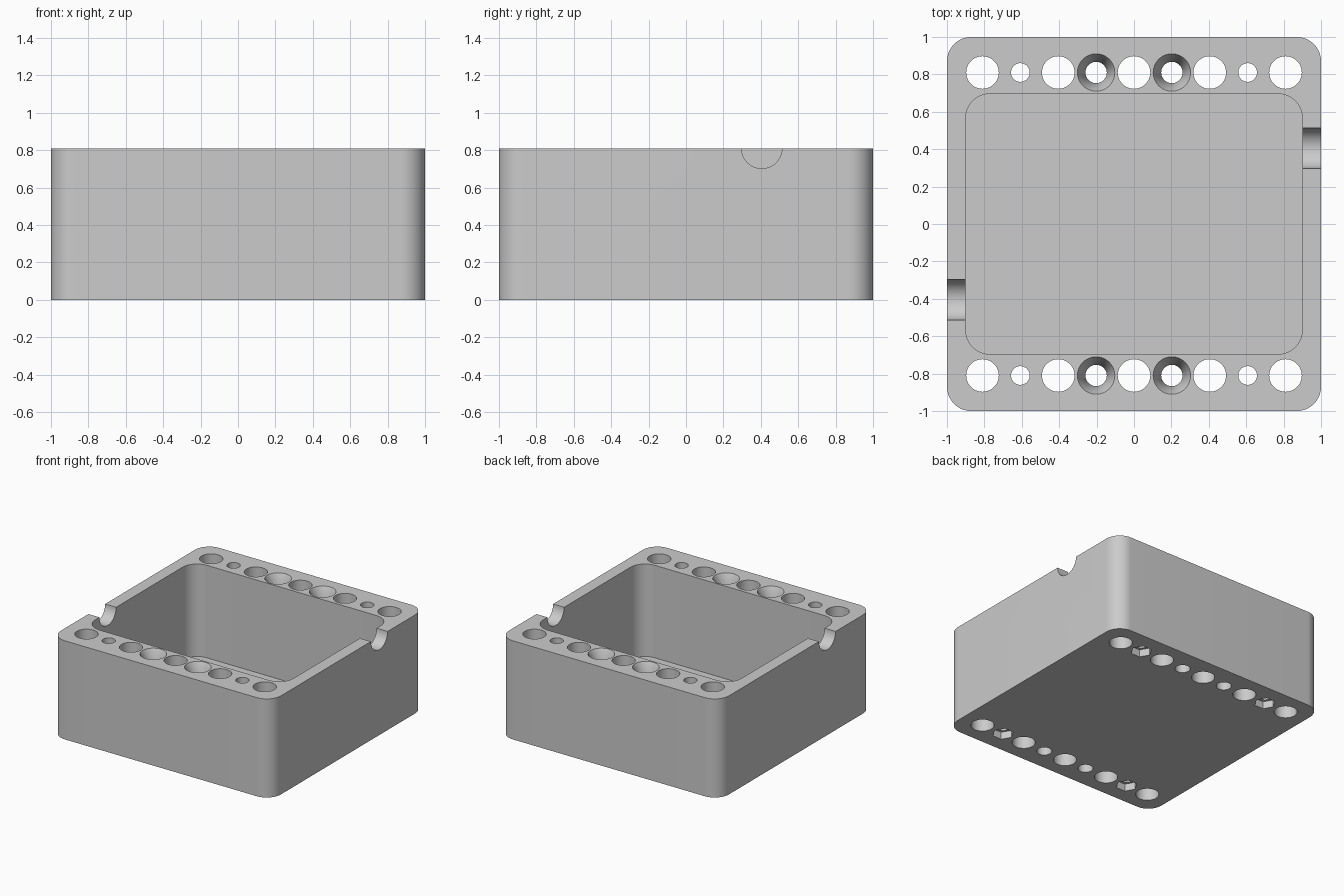
import bpy
import bmesh
from math import cos, sin, pi, radians

HEIGHT = 0.81
PITCH = 0.2025      # spacing of the holes along each rail
ROW = 4 * PITCH     # distance of each hole row from the middle

if "Cube" in bpy.data.objects:
    bpy.data.objects.remove(bpy.data.objects["Cube"], do_unlink=True)

grey = bpy.data.materials.new("light_grey")
grey.use_nodes = True
colour = (0.6, 0.6, 0.6, 1)
grey.diffuse_color = colour
grey.node_tree.nodes["Principled BSDF"].inputs["Base Color"].default_value = colour


def loft(name, rings):
    """Solid through a stack of closed rings, capped at both ends."""
    bm = bmesh.new()
    loops = [[bm.verts.new(p) for p in ring] for ring in rings]
    n = len(loops[0])
    for low, high in zip(loops, loops[1:]):
        for i in range(n):
            j = (i + 1) % n
            bm.faces.new((low[i], low[j], high[j], high[i]))
    bm.faces.new(loops[0])
    bm.faces.new(loops[-1])
    bmesh.ops.recalc_face_normals(bm, faces=bm.faces)
    mesh = bpy.data.meshes.new(name)
    bm.to_mesh(mesh)
    bm.free()
    mesh.materials.append(grey)
    obj = bpy.data.objects.new(name, mesh)
    bpy.context.collection.objects.link(obj)
    return obj


def rounded_block(name, hx, hy, radius, z0, z1, steps=16):
    """Upright block with rounded vertical corners."""
    outline = []
    for k, (sx, sy) in enumerate(((1, 1), (-1, 1), (-1, -1), (1, -1))):
        for i in range(steps + 1):
            a = (k + i / steps) * pi / 2
            outline.append((sx * (hx - radius) + radius * cos(a),
                            sy * (hy - radius) + radius * sin(a)))
    return loft(name, [[(x, y, z) for x, y in outline] for z in (z0, z1)])


def turned(name, x, y, profile, sides=48):
    """Upright turned solid from (radius, z) pairs."""
    return loft(name, [[(x + r * cos(2 * pi * i / sides),
                         y + r * sin(2 * pi * i / sides), z)
                        for i in range(sides)] for r, z in profile])


def cut(body, cutter):
    """Subtract the cutter from the body and discard it."""
    cutter.hide_render = True
    mod = body.modifiers.new("cut", "BOOLEAN")
    mod.operation = "DIFFERENCE"
    mod.solver = "EXACT"
    mod.object = cutter
    bpy.ops.object.modifier_apply(modifier=mod.name)
    bpy.data.objects.remove(cutter, do_unlink=True)


# Outer block
body = rounded_block("open_box", 1, 1, 0.13, 0, HEIGHT)
bpy.ops.object.select_all(action="DESELECT")
body.select_set(True)
bpy.context.view_layer.objects.active = body

# Main cavity above a thin floor
cut(body, rounded_block("cavity", 0.9, 0.696, 0.13, 0.05, HEIGHT + 0.1))

# Hole rows along the front and back rails
TOP, BELOW = HEIGHT + 0.05, -0.05
for y in (-ROW, ROW):
    for i in range(-4, 5):
        x = i * PITCH
        if i % 2 == 0:      # wide peg holes
            cut(body, turned("peg_hole", x, y, [(0.087, BELOW), (0.087, TOP)]))
        elif abs(i) == 1:   # screw holes with a countersunk top
            cut(body, turned("countersunk_hole", x, y, [
                (0.057, BELOW), (0.057, HEIGHT - 0.12), (0.085, HEIGHT - 0.03),
                (0.1, HEIGHT), (0.1, TOP)]))
        else:               # narrow holes with a hexagonal nut pocket below
            cut(body, turned("narrow_hole", x, y, [(0.05, BELOW), (0.05, TOP)]))
            cut(body, turned("nut_pocket", x, y, [(0.081, BELOW), (0.081, 0.06)], 6))

# Half-round cable notches in the side walls
for side in (-1, 1):
    ring = [(0.108 * cos(2 * pi * i / 48), 0.108 * sin(2 * pi * i / 48))
            for i in range(48)]
    cut(body, loft("cable_notch", [
        [(side * d, side * 2 * PITCH + u, HEIGHT + v) for u, v in ring]
        for d in (0.8, 1.1)]))

bpy.ops.object.shade_smooth_by_angle(angle=radians(30))
